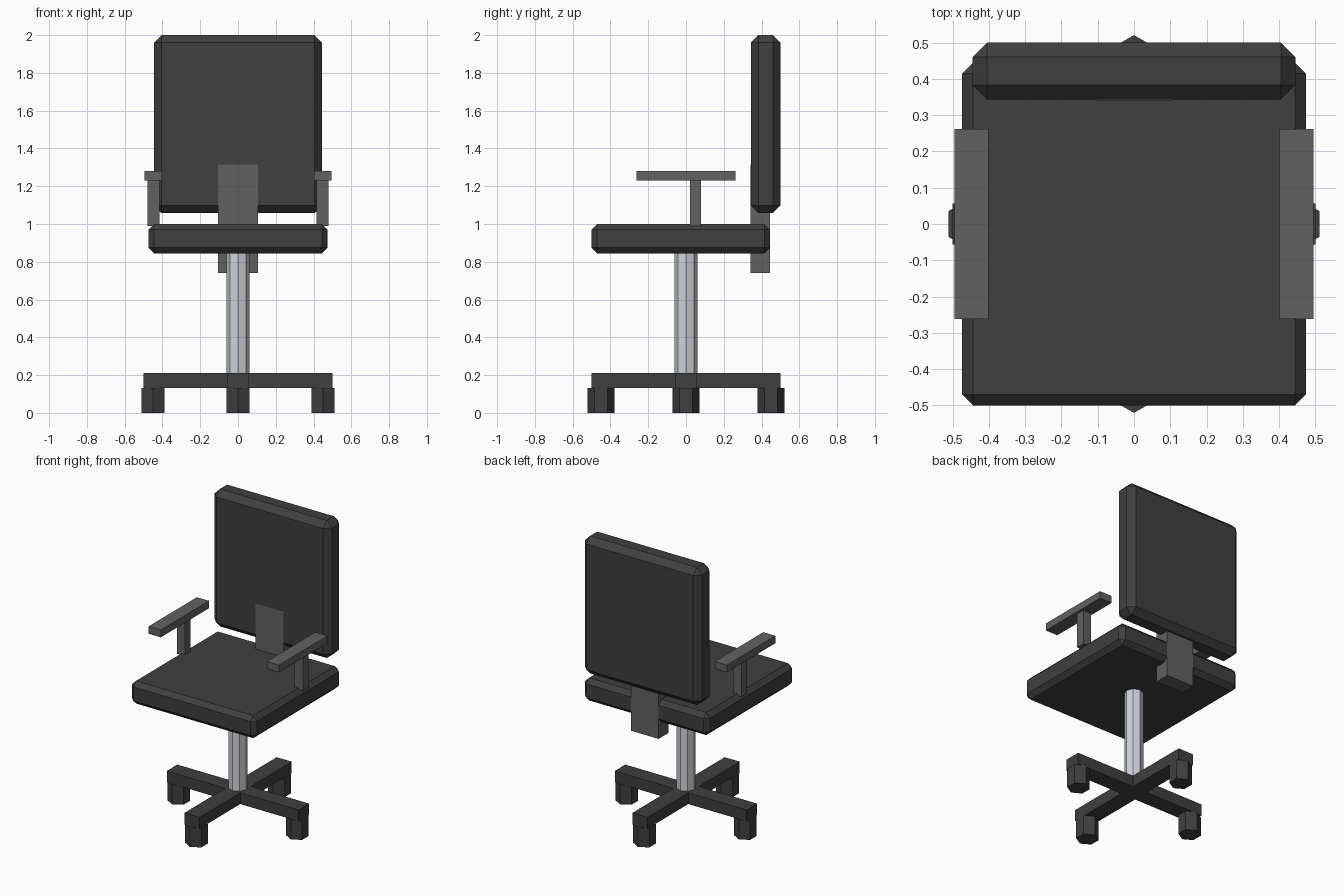
import bpy, bmesh, math
from mathutils import Matrix, Vector

if "Cube" in bpy.data.objects:
    bpy.data.objects.remove(bpy.data.objects["Cube"])


def material(name, rgb):
    m = bpy.data.materials.new(name)
    m.diffuse_color = (*rgb, 1)
    m.use_nodes = True
    m.node_tree.nodes["Principled BSDF"].inputs["Base Color"].default_value = m.diffuse_color
    return m


FABRIC = material("dark_fabric", (0.05, 0.05, 0.05))
BASE = material("dark_base", (0.05, 0.05, 0.05))
PLASTIC = material("grey_plastic", (0.12, 0.12, 0.12))
STEEL = material("steel", (0.60, 0.65, 0.70))


def finish(name, bm, mat):
    bmesh.ops.recalc_face_normals(bm, faces=bm.faces)
    me = bpy.data.meshes.new(name)
    bm.to_mesh(me)
    bm.free()
    me.materials.append(mat)
    ob = bpy.data.objects.new(name, me)
    bpy.context.collection.objects.link(ob)
    return ob


def box(name, lo, hi, mat, bevel=0):
    lo, hi = Vector(lo), Vector(hi)
    bm = bmesh.new()
    bmesh.ops.create_cube(bm, size=1, matrix=Matrix.Translation((lo + hi) / 2)
                          @ Matrix.Diagonal((*(hi - lo), 1)))
    if bevel:
        bmesh.ops.bevel(bm, geom=bm.edges[:], offset=bevel, segments=1,
                        affect='EDGES', profile=0.5)
    return finish(name, bm, mat)


def prism(name, x, y, z0, z1, r, sides, turn, mat):
    bm = bmesh.new()
    bmesh.ops.create_cone(bm, cap_ends=True, segments=sides, radius1=r, radius2=r,
                          depth=z1 - z0,
                          matrix=Matrix.Translation((x, y, (z0 + z1) / 2))
                          @ Matrix.Rotation(turn, 4, 'Z'))
    return finish(name, bm, mat)


# cushions
box("seat", (-0.474, -0.5, 0.845), (0.474, 0.445, 1.0), FABRIC, 0.03)
box("backrest", (-0.445, 0.343, 1.058), (0.445, 0.5, 2.0), FABRIC, 0.04)

# bracket joining seat and backrest
box("back_bracket", (-0.105, 0.341, 0.74), (0.105, 0.446, 1.315), PLASTIC)

# armrests
for s, side in ((-1, "left"), (1, "right")):
    def arm(part, x0, x1, y0, y1, z0, z1):
        a, b = sorted((s * x0, s * x1))
        box(f"{side}_{part}", (a, y0, z0), (b, y1, z1), PLASTIC)
    arm("arm_post", 0.415, 0.478, 0.02, 0.08, 0.99, 1.23)
    arm("arm_pad", 0.402, 0.495, -0.262, 0.262, 1.23, 1.28)

# gas column
prism("column", 0, 0, 0.2, 0.85, 0.06, 8, 0, STEEL)

# cross base with hexagonal feet
box("base_bar_x", (-0.5, -0.057, 0.132), (0.5, 0.057, 0.21), BASE)
box("base_bar_y", (-0.057, -0.5, 0.132), (0.057, 0.5, 0.21), BASE)
for i, (x, y) in enumerate(((0.45, 0), (0, 0.45), (-0.45, 0), (0, -0.45))):
    prism(f"caster_{i + 1}", x, y, 0, 0.132, 0.071, 6, 0, BASE)
